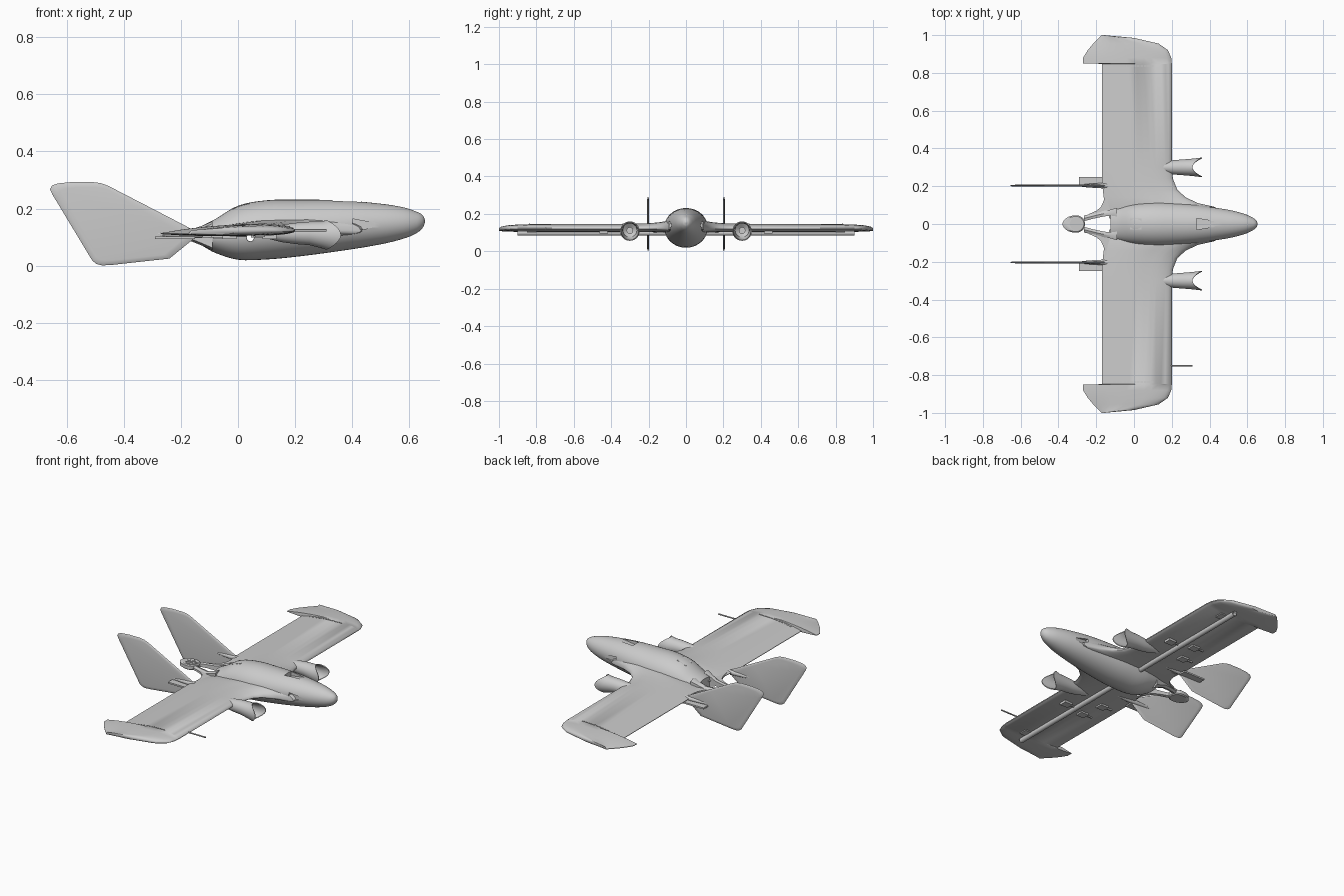
import bpy, bmesh, math
from mathutils import Vector, Matrix

if "Cube" in bpy.data.objects:
    bpy.data.objects.remove(bpy.data.objects["Cube"])

grey = bpy.data.materials.new("light_grey")
grey.use_nodes = True
grey.diffuse_color = (0.6, 0.6, 0.6, 1)
grey.node_tree.nodes["Principled BSDF"].inputs["Base Color"].default_value = (0.6, 0.6, 0.6, 1)


def finish(name, bm, smooth=True):
    bmesh.ops.recalc_face_normals(bm, faces=bm.faces)
    mesh = bpy.data.meshes.new(name)
    bm.to_mesh(mesh)
    bm.free()
    ob = bpy.data.objects.new(name, mesh)
    bpy.context.collection.objects.link(ob)
    mesh.materials.append(grey)
    if smooth:
        shade(ob)
    return ob


def shade(ob):
    bpy.ops.object.select_all(action='DESELECT')
    ob.select_set(True)
    bpy.context.view_layer.objects.active = ob
    bpy.ops.object.shade_smooth_by_angle(angle=math.radians(35))


def loft(name, rings, closed=False, smooth=True):
    """Skin rings of equal length; cap the ends unless the rings form a loop."""
    bm = bmesh.new()
    vs = [[bm.verts.new(p) for p in r] for r in rings]
    n = len(vs[0])
    for a, b in zip(vs, vs[1:] + (vs[:1] if closed else [])):
        for i in range(n):
            j = (i + 1) % n
            bm.faces.new((a[i], a[j], b[j], b[i]))
    if not closed:
        bm.faces.new(vs[0])
        bm.faces.new(vs[-1])
    return finish(name, bm, smooth)


def box(name, x0, x1, y0, y1, z0, z1):
    rect = lambda x: [(x, y0, z0), (x, y1, z0), (x, y1, z1), (x, y0, z1)]
    return loft(name, [rect(x0), rect(x1)], smooth=False)


def circle(x, y, z, r, axis, n=24):
    pts = []
    for k in range(n):
        a = 2 * math.pi * k / n
        c, s = r * math.cos(a), r * math.sin(a)
        pts.append((x, y + c, z + s) if axis == 'x' else (x + c, y, z + s))
    return pts


def cut(ob, cutter):
    m = ob.modifiers.new("cut", 'BOOLEAN')
    m.operation, m.object, m.solver = 'DIFFERENCE', cutter, 'EXACT'
    bpy.context.view_layer.update()
    mesh = bpy.data.meshes.new_from_object(ob.evaluated_get(bpy.context.evaluated_depsgraph_get()))
    ob.modifiers.clear()
    ob.data = mesh
    shade(ob)


def drop(ob):
    bpy.data.objects.remove(ob)


# Fuselage stations: x, half width, bottom, top
STATIONS = [(-.125, .076, .07, .14), (-.08, .09, .045, .163), (0, .108, .021, .21),
            (.1, .116, .022, .229), (.2, .113, .031, .231), (.36, .098, .052, .229),
            (.5, .075, .075, .217), (.58, .055, .095, .204), (.625, .036, .114, .189),
            (.648, .018, .135, .175), (.655, .002, .153, .157)]


def body(x):
    """Smooth half width, bottom and top of the fuselage at x."""
    S = STATIONS
    i = max(k for k in range(len(S) - 1) if S[k][0] <= x or k == 0)
    p0, p1, p2, p3 = S[max(i - 1, 0)], S[i], S[i + 1], S[min(i + 2, len(S) - 1)]
    h = p2[0] - p1[0]
    t = (x - p1[0]) / h
    out = []
    for c in (1, 2, 3):
        m1 = h * (p2[c] - p0[c]) / (p2[0] - p0[0])
        m2 = h * (p3[c] - p1[c]) / (p3[0] - p1[0])
        out.append((2*t**3 - 3*t**2 + 1) * p1[c] + (t**3 - 2*t**2 + t) * m1
                   + (3*t**2 - 2*t**3) * p2[c] + (t**3 - t**2) * m2)
    return out


def body_ring(x, n=40):
    w, b, t = body(x)
    return [(x, w * math.cos(2*math.pi*k/n), (b + t) / 2 + (t - b) / 2 * math.sin(2*math.pi*k/n))
            for k in range(n)]


xs = []
for a, b in zip(STATIONS, STATIONS[1:]):
    xs += [a[0] + (b[0] - a[0]) * k / 4 for k in range(4)]
fuselage = loft("fuselage", [body_ring(x) for x in xs + [.655]])

# Air intakes sunk into the nose, on top and on both sides
duct = loft("duct_cutter", [
    [(x, -h, z), (x, h, z), (x, h, .3), (x, -h, .3)] for x, h, z in ((.33, .03, .2), (.44, .012, .226))])
cut(fuselage, duct)
drop(duct)
for s in (1, -1):
    duct = loft("duct_cutter", [
        [(x, s * y, .142 - h), (x, s * .2, .142 - h), (x, s * .2, .142 + h), (x, s * y, .142 + h)]
        for x, h, y in ((.4, .022, .07), (.48, .007, .079))])
    cut(fuselage, duct)
    drop(duct)

# Top hatch
hatch = box("top_hatch", -.02, .04, -.03, .03, .19, .212)
for v in hatch.data.vertices:
    v.co.z += body(v.co.x)[2] - .213

# Wings: y, trailing x, leading x, underside z, top z
WING = [(.03, -.13, .46, .105, .165), (.09, -.15, .43, .105, .165), (.11, -.155, .34, .106, .162),
        (.14, -.16, .275, .107, .157), (.18, -.165, .23, .108, .153), (.24, -.17, .206, .109, .15),
        (.3, -.17, .2, .109, .149), (.848, -.17, .2, .11, .146), (.85, -.27, .2, .11, .146),
        (.88, -.27, .197, .11, .145), (.92, -.245, .18, .111, .143), (.955, -.216, .13, .112, .14),
        (.985, -.187, 0, .114, .134), (1, -.172, -.16, .117, .125)]
STEPS = 12


def airfoil(station, s):
    y, tail, nose, low, high = station
    mid, upper, lower = .122, [], []
    for k in range(STEPS + 1):
        u = (k / STEPS) ** 1.7
        f = 2.6 * math.sqrt(u) * (1 - u) ** .85 / 1.02
        f = min(f, 1)
        x, c = nose + (tail - nose) * u, mid - .01 * u
        upper.append((x, s * y, c + (high - mid) * f + .0015))
        lower.append((x, s * y, c - (mid - low) * f - .0015))
    return upper + lower[::-1]


bore = loft("bore_cutter", [circle(.043, y, .098, .0125, 'y') for y in (-.91, .91)])
cut(fuselage, bore)
for s, side in ((1, "left"), (-1, "right")):
    wing = loft(side + "_wing", [airfoil(w, s) for w in WING])
    cut(wing, bore)

    # Fin with rounded corners
    outline = [(-.15, .122), (-.3, .2), (-.455, .28), (-.48, .289), (-.51, .293), (-.58, .293),
               (-.63, .288), (-.65, .281), (-.658, .268), (-.65, .25), (-.51, .018), (-.495, .006),
               (-.475, .001), (-.44, .003), (-.24, .025), (-.15, .098)]
    centre = (-.4, .14)
    ring = lambda y, k: [(centre[0] + (x - centre[0]) * k, s * y, centre[1] + (z - centre[1]) * k)
                         for x, z in outline]
    loft(side + "_fin", [ring(.198, .88), ring(.2, .97), ring(.203, 1), ring(.206, .97), ring(.208, .88)])

    # Fin root fairing and the small tab beside it
    loft(side + "_fin_fairing", [circle(x, s * .203, .11, r, 'x', 16) for x, r in
                                 ((-.3, .003), (-.24, .01), (-.17, .014), (-.1, .011), (0, .003))])
    box(side + "_tail_tab", -.29, -.15, s * .2, s * .248, .094, .103)

    # Hollow nacelle, with its mouth scooped back above and below
    rings = []
    for x, r in ((.08, .012), (.15, .03), (.2, .037), (.25, .041), (.31, .046), (.36, .052),
                 (.36, .047), (.31, .041), (.26, .037), (.24, .012)):
        ring_pts = []
        for px, py, pz in circle(x, s * .3, .113, r, 'x', 32):
            if x > .27:
                px -= (.05 if x > .33 else .02) * (1 - ((py - s * .3) / r) ** 2)
            ring_pts.append((px, py, pz - .005 * (x > .3)))
        rings.append(ring_pts)
    loft(side + "_nacelle", rings)
    loft(side + "_motor", [circle(x, s * .3, .111, .018, 'x') for x in (.23, .285)])

    # Underside actuator housings and linkages
    for x, y in ((-.06, .34), (.11, .44), (-.03, .47)):
        box(side + "_actuator", x - .025, x + .025, s * (y - .022), s * (y + .022), .094, .118)
        box(side + "_actuator_arm", x - .065, x - .025, s * (y - .004), s * (y + .004), .098, .114)
    box(side + "_tip_actuator", .06, .095, s * .8, s * .85, .1, .118)

    # Panel joints with fastener rows along the chord
    for y in (.205, .837):
        for k in range(12):
            x = -.11 + .018 * k
            u = (.2 - x) / .37
            z = .1235 - .01 * u + .0255 * min(1, 2.55 * math.sqrt(u) * (1 - u) ** .85)
            box(side + "_fastener", x, x + .014, s * y - .002, s * y + .002, z - .006, z + .0015)

    # Tail arm leading to the rear mount: x, inner y, outer y, bottom, top
    arm = [(-.09, .04, .086, .055, .155), (-.125, .045, .076, .07, .14), (-.17, .038, .068, .088, .125),
           (-.22, .027, .055, .095, .124), (-.265, .015, .045, .097, .124)]
    loft(side + "_tail_arm", [[(x, s * i, b + .004), (x, s * (i + o) / 2, b), (x, s * o, b + .008),
                               (x, s * o, t - .008), (x, s * (i + o) / 2, t), (x, s * i, t - .004)]
                              for x, i, o, b, t in arm])

    # Curved fillet between tail arm and wing trailing edge
    fillet = [(-.24, .052), (-.2, .07), (-.175, .09), (-.16, .125), (-.15, .18), (-.08, .18), (-.08, .05)]
    loft(side + "_tail_fillet", [[(x, s * y, z) for x, y in fillet] for z in (.106, .118)])
drop(bore)

# Hollow spar running through body and wings
loft("spar_tube", [circle(.043, y, .098, r, 'y') for y, r in
                   ((-.9, .0125), (.9, .0125), (.9, .0145), (-.9, .0145))], closed=True)

# Rear motor mount with spoked disc
mount = loft("rear_mount", [[(-.305 + (px + .305) * (1.6 if px < -.305 else 1), py, z)
                             for px, py, _ in [(-.305 + r * math.cos(a), r * math.sin(a), 0)
                             for a in [2 * math.pi * k / 32 for k in range(32)]]]
                            for z, r in ((.095, .04), (.1, .046), (.12, .046), (.125, .04))])
for r, z in ((.034, .128), (.012, .132)):
    loft("mount_disc", [[(-.305 + r * math.cos(k * math.pi / 16), r * math.sin(k * math.pi / 16), h)
                         for k in range(32)] for h in (.12, z)])
for k in range(4):
    spoke = box("mount_spoke", -.032, .032, -.002, .002, .126, .13)
    spoke.data.transform(Matrix.Translation((-.305, 0, 0)) @ Matrix.Rotation(k * math.pi / 4, 4, 'Z'))

# Probe ahead of the right wing
loft("air_probe", [circle(x, -.75, .124, .004, 'x', 12) for x in (.17, .31)])
